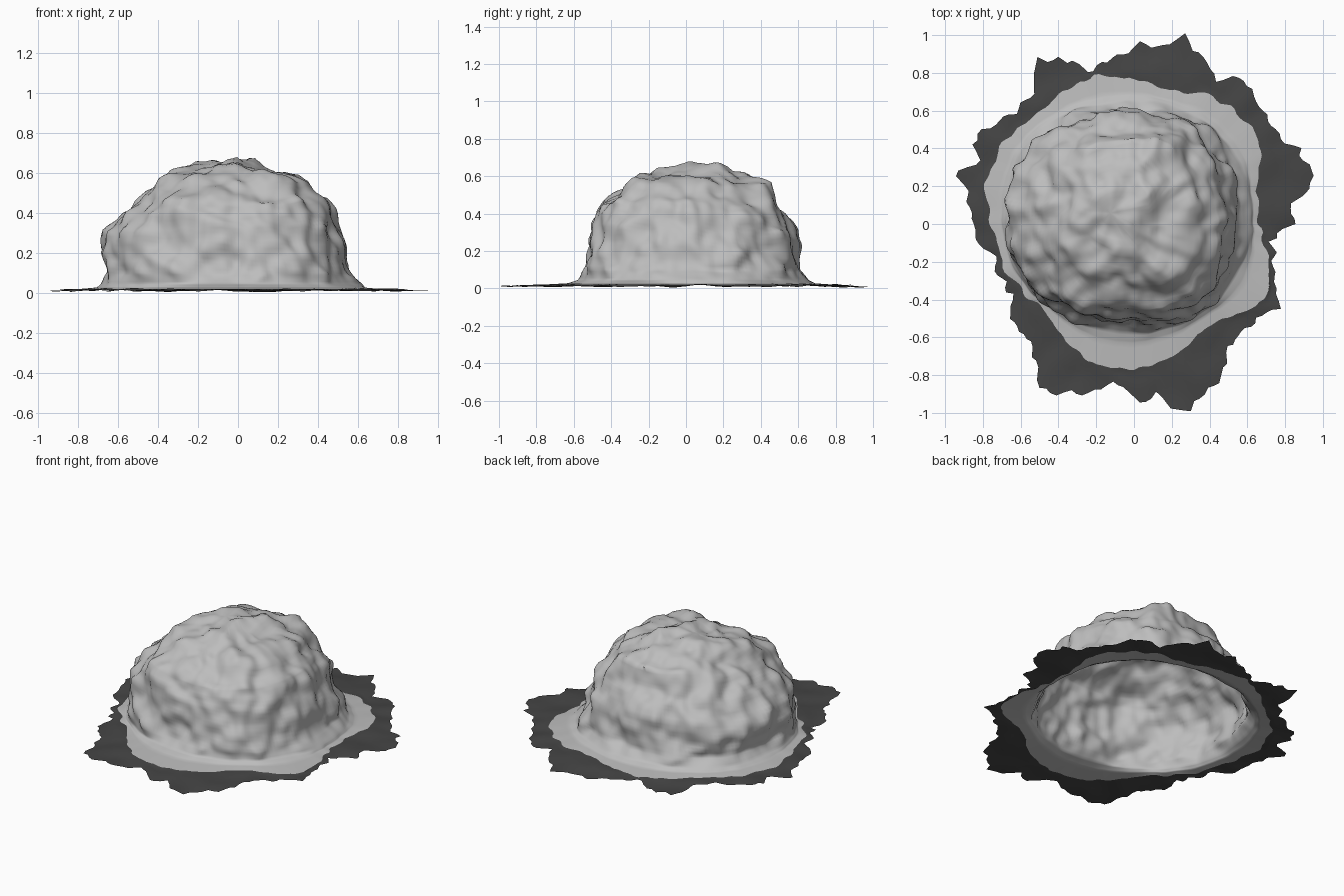
import bpy
import bmesh
from math import sin, cos, pi
from mathutils import Vector, noise

cube = bpy.data.objects.get("Cube")
if cube:
    bpy.data.objects.remove(cube, do_unlink=True)

SEGMENTS = 192

# Radii in hundredths, evenly spaced around the model, counter-clockwise from +x
FOOT = [62, 63, 65, 65, 66, 66, 66, 66, 68, 71, 71, 69,
        68, 67, 65, 62, 60, 59, 58, 58, 59, 60, 60, 61]
LIGHT_EDGE = [65, 68, 77, 80, 78, 73, 77, 82, 78, 79, 81, 81,
              76, 73, 69, 66, 72, 78, 77, 72, 67, 70, 79, 74]
RAGGED_EDGE = [82, 86, 97, 97, 88, 91, 89, 96, 90, 95, 102, 95,
               93, 87, 84, 95, 102, 87, 85, 88, 96, 89, 95, 87,
               88, 82, 78, 78, 76, 82, 81, 88, 99, 97, 92, 86,
               92, 91, 102, 95, 92, 84, 79, 82, 88, 82, 78, 74]

# Mound levels from the top: height, reach to -x, +x, -y and +y
APEX = Vector((-0.13, 0.06, 0.67))
LEVELS = [(0.64, 0.25, 0.08, 0.12, 0.2),
          (0.6, 0.33, 0.2, 0.27, 0.33),
          (0.55, 0.39, 0.35, 0.36, 0.45),
          (0.46, 0.49, 0.43, 0.47, 0.49),
          (0.4, 0.57, 0.46, 0.49, 0.53),
          (0.3, 0.64, 0.49, 0.5, 0.58),
          (0.2, 0.67, 0.53, 0.53, 0.6),
          (0.1, 0.65, 0.57, 0.55, 0.62)]


def material(name, value):
    mat = bpy.data.materials.new(name)
    mat.use_nodes = True
    color = (value, value, value, 1)
    mat.diffuse_color = color
    shader = mat.node_tree.nodes["Principled BSDF"]
    shader.inputs["Base Color"].default_value = color
    shader.inputs["Roughness"].default_value = 0.9
    return mat


def polar(i, r, z):
    angle = 2 * pi * i / SEGMENTS
    return Vector((r * cos(angle), r * sin(angle), z))


def table_ring(table, z, jag=0):
    """Ring through the radii of a table, roughened by small teeth."""
    ring = []
    for i in range(SEGMENTS):
        t = i / SEGMENTS * len(table)
        k = int(t)
        a, b = table[k], table[(k + 1) % len(table)]
        p = polar(i, (a + (b - a) * (t - k)) / 100, z)
        ring.append(p + polar(i, jag * noise.noise(p * 14), 0))
    return ring


def level_ring(z, left, right, front, back):
    """Rounded outline with its own reach on each of the four sides."""
    ring = []
    for i in range(SEGMENTS):
        d = polar(i, 1, 0)
        across = abs(d.x) / (right if d.x > 0 else left)
        along = abs(d.y) / (back if d.y > 0 else front)
        ring.append(polar(i, (across ** 2.3 + along ** 2.3) ** (-1 / 2.3), z))
    return ring


def fill_between(keys, steps):
    """Add evenly spaced rings between the key rings."""
    rings = [keys[0]]
    for a, b in zip(keys, keys[1:]):
        for step in range(1, steps + 1):
            rings.append([p.lerp(q, step / steps) for p, q in zip(a, b)])
    return rings


def crag(p):
    """Push a mound point in and out to form ridges, ledges and small lumps."""
    ridge = 0.5 - 2 * abs(noise.noise(p * 3 + Vector((4, 1, 7))))
    lump = noise.noise(p * 6.5)
    grit = noise.noise(p * 14)
    push = 0.03 * ridge + 0.04 * lump + 0.02 * grit
    away = Vector((p.x, p.y, p.z * 0.8)).normalized()
    fade = min(1, max(0, (p.z - 0.025) / 0.08))
    return p + away * push * fade


def ring_surface(name, rings, mat):
    """Bridge successive rings of points into one smooth-shaded sheet."""
    bm = bmesh.new()
    loops = [[bm.verts.new(p) for p in ring] for ring in rings]
    for inner, outer in zip(loops, loops[1:]):
        for i in range(SEGMENTS):
            j = (i + 1) % SEGMENTS
            bm.faces.new((inner[i], outer[i], outer[j], inner[j]))
    bmesh.ops.remove_doubles(bm, verts=bm.verts, dist=0.0005)
    mesh = bpy.data.meshes.new(name)
    bm.to_mesh(mesh)
    bm.free()
    mesh.materials.append(mat)
    obj = bpy.data.objects.new(name, mesh)
    bpy.context.collection.objects.link(obj)
    bpy.ops.object.select_all(action="DESELECT")
    bpy.context.view_layer.objects.active = obj
    obj.select_set(True)
    bpy.ops.object.shade_smooth_by_angle(angle=1.1)


light_stone = material("light_stone", 0.51)
dark_ground = material("dark_ground", 0.06)

# Mound, flaring out at its foot into a pale apron
foot = table_ring(FOOT, 0.045)
light_edge = table_ring(LIGHT_EDGE, 0.02, 0.03)
flare = [p.lerp(q, 0.25) for p, q in zip(foot, light_edge)]
for p in flare:
    p.z = 0.028
keys = [[APEX] * SEGMENTS] + [level_ring(*level) for level in LEVELS]
keys += [foot, flare, light_edge]
mound = [[crag(p) for p in ring] for ring in fill_between(keys, 5)]
ring_surface("rock_mound", mound, light_stone)

# Dark ragged ground outside the apron, gently uneven
ragged_edge = table_ring(RAGGED_EDGE, 0.012, 0.06)
ground = fill_between([light_edge, ragged_edge], 5)
for ring in ground[1:]:
    for p in ring:
        p.z = max(0, p.z + 0.012 * noise.noise(p * 7))
ring_surface("ragged_ground", ground, dark_ground)
